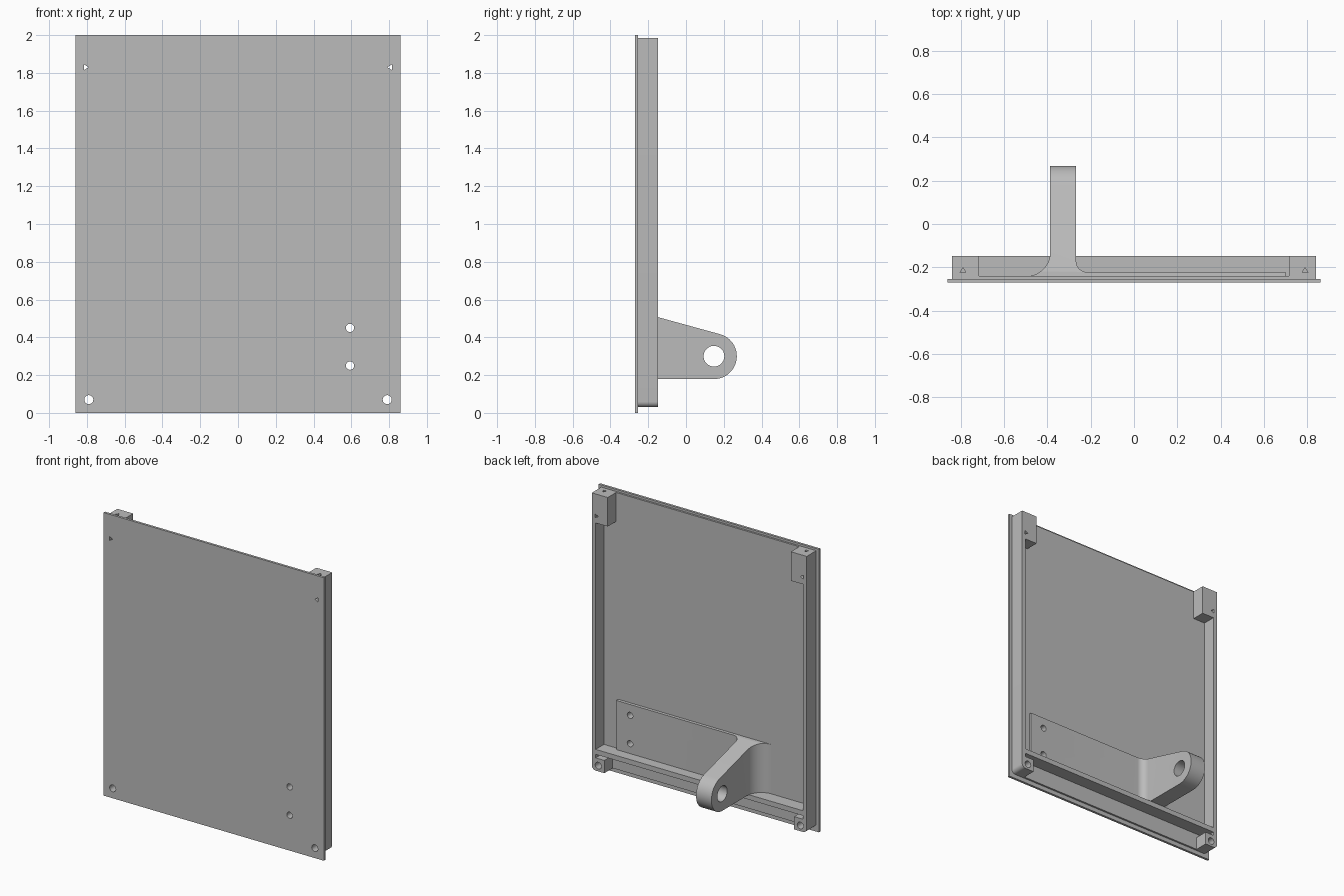
import bpy, bmesh, math
from mathutils import Vector

cube = bpy.data.objects.get("Cube")
if cube:
    bpy.data.objects.remove(cube, do_unlink=True)

grey = bpy.data.materials.new("plain grey")
grey.use_nodes = True
colour = (0.5, 0.5, 0.5, 1)
grey.diffuse_color = colour
grey.node_tree.nodes["Principled BSDF"].inputs["Base Color"].default_value = colour

FRONT, SKIN, FLOOR, BACK = -0.271, -0.254, -0.241, -0.148
AXES = {"x": lambda a, b, c: (c, a, b),
        "y": lambda a, b, c: (a, c, b),
        "z": lambda a, b, c: (a, b, c)}


def prism(name, outline, axis, lo, hi):
    """Extrude a flat outline along an axis from lo to hi."""
    bm = bmesh.new()
    place = AXES[axis]
    face = bm.faces.new([bm.verts.new(place(a, b, lo)) for a, b in outline])
    new = bmesh.ops.extrude_face_region(bm, geom=[face])["geom"]
    shift = Vector(place(0, 0, hi - lo))
    bmesh.ops.translate(bm, vec=shift, verts=[v for v in new if isinstance(v, bmesh.types.BMVert)])
    bmesh.ops.recalc_face_normals(bm, faces=bm.faces)
    mesh = bpy.data.meshes.new(name)
    bm.to_mesh(mesh)
    bm.free()
    mesh.materials.append(grey)
    ob = bpy.data.objects.new(name, mesh)
    bpy.context.collection.objects.link(ob)
    return ob


def box(name, x0, x1, y0, y1, z0, z1):
    return prism(name, [(x0, y0), (x1, y0), (x1, y1), (x0, y1)], "z", z0, z1)


def arc(cx, cy, r, start, end, steps=12):
    angles = [math.radians(start + (end - start) * i / steps) for i in range(steps + 1)]
    return [(cx + r * math.cos(t), cy + r * math.sin(t)) for t in angles]


def ring(cx, cy, r, sides=24, start=0):
    return arc(cx, cy, r, start, start + 360, sides)[:-1]


def boolean(ob, tool, operation="DIFFERENCE"):
    mod = ob.modifiers.new("cut", "BOOLEAN")
    mod.object, mod.operation, mod.solver = tool, operation, "EXACT"
    bpy.context.view_layer.objects.active = ob
    bpy.ops.object.modifier_apply(modifier=mod.name)


def discard(*tools):
    for tool in tools:
        bpy.data.objects.remove(tool, do_unlink=True)


# Cover panel and the raised floor behind it
panel = box("front_panel", -0.861, 0.861, FRONT, SKIN, 0, 2)
r = 0.03
floor_outline = ([(0.84, 1.985), (-0.84, 1.985)] + arc(-0.84 + r, 0.03 + r, r, 180, 270, 8)
                 + arc(0.84 - r, 0.03 + r, r, 270, 360, 8))
floor = prism("inner_floor", floor_outline, "y", SKIN, FLOOR)

# Cross rail above the bottom edge
rail = box("bottom_rail", -0.815, 0.815, FLOOR, BACK, 0.145, 0.18)

# Side walls with their top blocks and bottom screw bosses, one solid each side
frames = []
for side, name in ((1, "left_side_frame"), (-1, "right_side_frame")):
    shape = ([(0.84, 1.985), (0.716, 1.985), (0.716, 1.78), (0.81, 1.78), (0.81, 0.12),
              (0.742, 0.12), (0.742, 0.03)] + arc(0.84 - r, 0.03 + r, r, 270, 360, 8))
    frames.append(prism(name, [(side * a, b) for a, b in shape], "y", FLOOR, BACK))

# Hinge bracket: plan outline intersected with its side outline
plan = ([(0.70, FLOOR), (0.70, -0.222)] + arc(-0.217, -0.172, 0.05, 270, 180)
        + [(-0.267, 0.28), (-0.387, 0.28)] + arc(-0.497, -0.131, 0.11, 0, -90, 16))
bracket = prism("hinge_bracket", plan, "z", 0.17, 0.54)
lug = ([(-0.26, 0.18)] + arc(0.148, 0.30, 0.121, -90, 75, 24) + [(-0.222, 0.527), (-0.26, 0.53)])
side_outline = prism("bracket_side_cutter", lug, "x", -0.7, 0.8)
boolean(bracket, side_outline, "INTERSECT")
pin = prism("pin_cutter", ring(0.148, 0.30, 0.055, 32), "x", -0.5, -0.1)
boolean(bracket, pin)
discard(side_outline, pin)

# Mounting holes through the bracket plate
for z in (0.25, 0.45):
    drill = prism("drill", ring(0.593, z, 0.022), "y", -0.4, 0)
    for ob in (panel, floor, bracket):
        boolean(ob, drill)
    discard(drill)

# Corner screw holes, triangular pilot holes and triangular top sockets
for side, frame in zip((1, -1), frames):
    screw = prism("drill", ring(side * 0.79, 0.07, 0.024), "y", -0.4, 0)
    pilot = prism("drill", ring(side * 0.806, 1.83, 0.016, 3, 180 if side > 0 else 0), "y", -0.4, 0)
    for ob in (panel, floor, frame):
        boolean(ob, screw)
        boolean(ob, pilot)
    socket = prism("drill", ring(side * 0.79, -0.217, 0.016, 3, 90), "z", 1.87, 2.1)
    boolean(frame, socket)
    discard(screw, pilot, socket)

# Smooth the curved faces while keeping the edges crisp
bpy.ops.object.select_all(action="DESELECT")
for ob in [panel, floor, rail, bracket] + frames:
    ob.select_set(True)
bpy.context.view_layer.objects.active = panel
bpy.ops.object.shade_smooth_by_angle(angle=math.radians(30))
